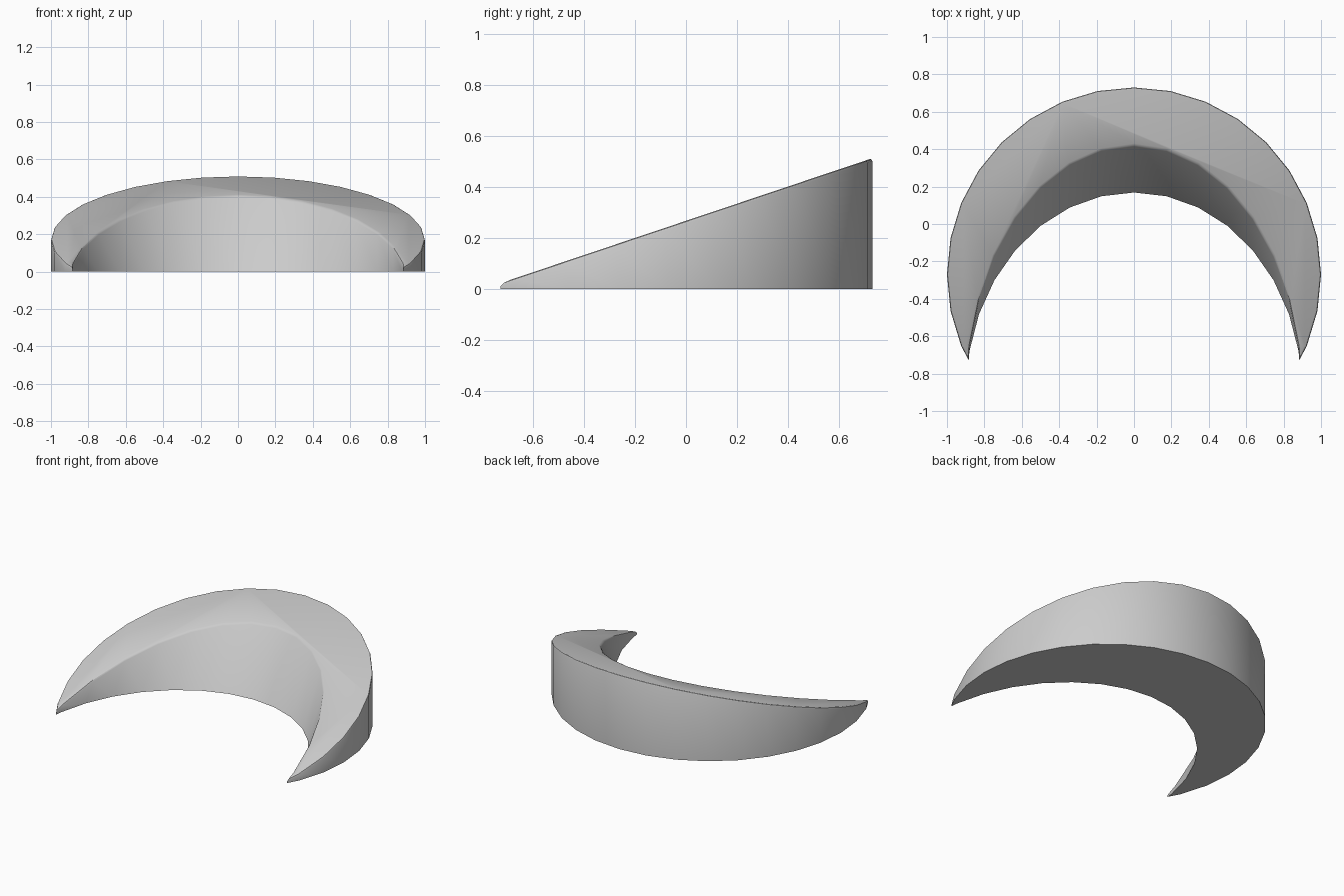
import bpy, bmesh, math
from mathutils import Matrix, Vector

cube = bpy.data.objects.get("Cube")
if cube:
    bpy.data.objects.remove(cube, do_unlink=True)

SLOPE, MID = 0.336, 0.267      # sloping top: z = MID + SLOPE * y
LEAN = math.atan(0.616)        # backward lean of the hollow


def add_object(name, bm):
    mesh = bpy.data.meshes.new(name)
    bm.to_mesh(mesh)
    bm.free()
    obj = bpy.data.objects.new(name, mesh)
    bpy.context.collection.objects.link(obj)
    return obj


def cylinder(radius, depth, matrix):
    bm = bmesh.new()
    bmesh.ops.create_cone(bm, cap_ends=True, segments=32, radius1=radius,
                          radius2=radius, depth=depth, matrix=matrix)
    return bm


# Round wedge: upright cylinder cut by the sloping plane
bm = cylinder(1.0, 2.0, Matrix.Translation((0, -0.27, 1.0)))
cut = bmesh.ops.bisect_plane(bm, geom=bm.verts[:] + bm.edges[:] + bm.faces[:],
                             plane_co=(0, 0, MID), plane_no=(0, -SLOPE, 1),
                             clear_outer=True)
rim = [e for e in cut["geom_cut"] if isinstance(e, bmesh.types.BMEdge)]
bmesh.ops.edgeloop_fill(bm, edges=rim)
bmesh.ops.recalc_face_normals(bm, faces=bm.faces[:])
wedge = add_object("crescent_wedge", bm)

# Leaning cylinder that hollows out the front
cutter = add_object("hollow_cutter", cylinder(
    0.897, 6.0, Matrix.Translation((0, -0.885, 0)) @ Matrix.Rotation(-LEAN, 4, 'X')))
cutter.hide_render = True
mod = wedge.modifiers.new("hollow", 'BOOLEAN')
mod.operation, mod.solver, mod.object = 'DIFFERENCE', 'EXACT', cutter
bpy.context.view_layer.objects.active = wedge
wedge.select_set(True)
bpy.ops.object.modifier_apply(modifier=mod.name)
bpy.data.objects.remove(cutter, do_unlink=True)

# Softened rim around the sloping top
bm = bmesh.new()
bm.from_mesh(wedge.data)
bmesh.ops.remove_doubles(bm, verts=bm.verts[:], dist=0.0005)


def on_top(v):
    return abs(v.co.z - MID - SLOPE * v.co.y) < 0.001 and v.co.z > 0.005


edges = [e for e in bm.edges if len(e.link_faces) == 2
         and all(on_top(v) for v in e.verts) and e.calc_face_angle(0) > 0.3]
bmesh.ops.bevel(bm, geom=edges, offset=0.011, offset_type='OFFSET', segments=2,
                profile=0.5, affect='EDGES', clamp_overlap=True)
bm.to_mesh(wedge.data)
bm.free()

# Single grey finish
grey = bpy.data.materials.new("plain_grey")
grey.use_nodes = True
colour = (0.6, 0.6, 0.6, 1)
grey.diffuse_color = colour
grey.node_tree.nodes["Principled BSDF"].inputs["Base Color"].default_value = colour
wedge.data.materials.clear()
wedge.data.materials.append(grey)
for face in wedge.data.polygons:
    face.material_index = 0
bpy.ops.object.shade_smooth_by_angle(angle=math.radians(30))
